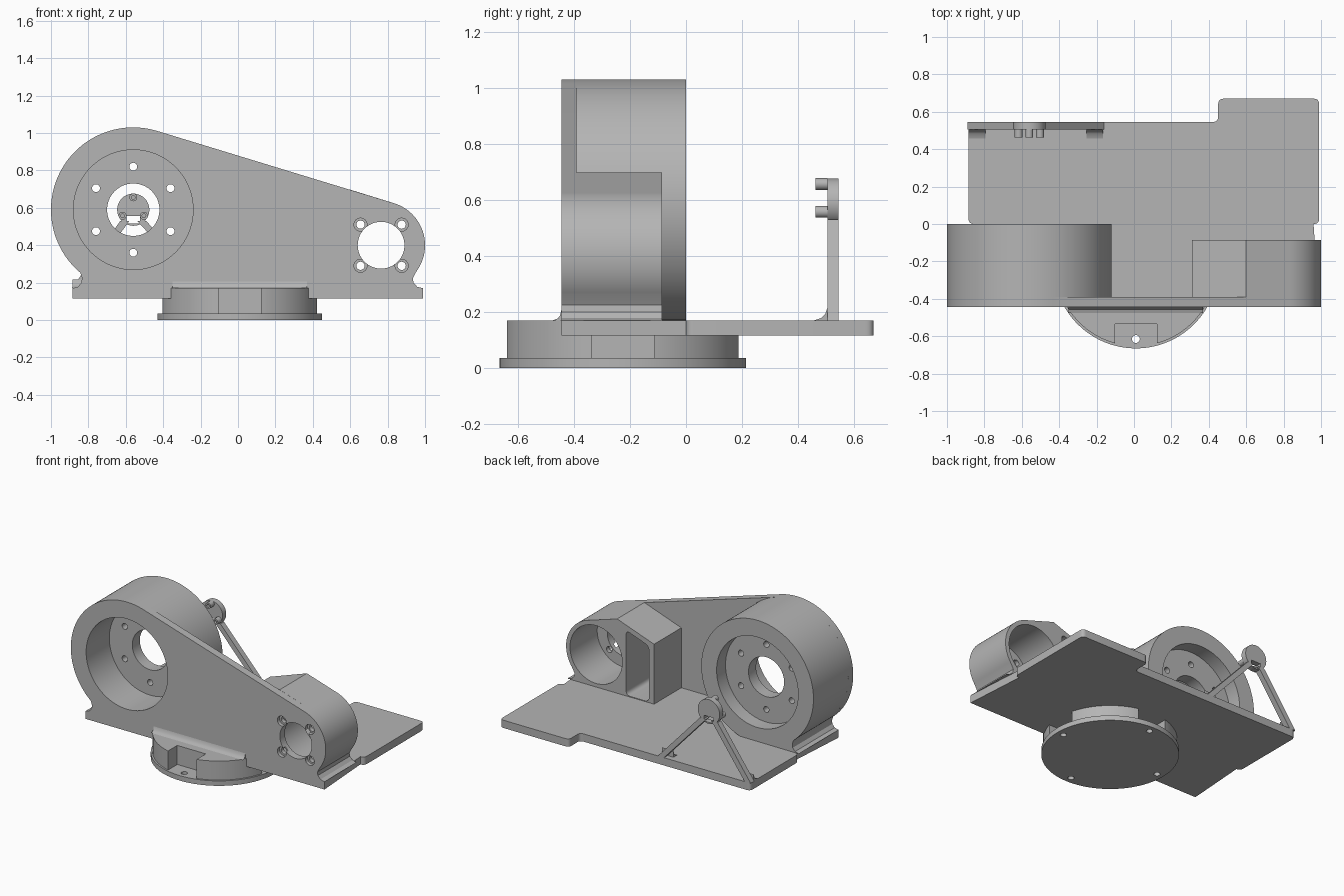
import bpy, bmesh
from math import sin, cos, radians, pi
from mathutils import Vector

old = bpy.data.objects.get("Cube")
if old:
    bpy.data.objects.remove(old, do_unlink=True)

grey = bpy.data.materials.new("plain_grey")
grey.use_nodes = True
grey.diffuse_color = (0.46, 0.46, 0.46, 1)
grey.node_tree.nodes["Principled BSDF"].inputs["Base Color"].default_value = grey.diffuse_color

BIG, BIG_R = (-0.56, 0.59), 0.44        # large drum centre in x, z
SMALL, SMALL_R = (0.765, 0.40), 0.235   # small housing centre in x, z
DISC = (0.01, -0.225)                   # turntable centre in x, y
FRONT, BACK_OF_FRONT, FLOOR, TOP = -0.445, -0.39, 0.115, 0.17
TANGENT = 73                            # angle of the sloping top's normal


def arc(centre, r, a, b, n=48):
    return [(centre[0] + r * cos(radians(a + (b - a) * i / n)),
             centre[1] + r * sin(radians(a + (b - a) * i / n))) for i in range(n + 1)]


def rounded(points, r, n=6):
    """Round every corner of a polygon."""
    out = []
    for i, p in enumerate(points):
        p = Vector(p)
        a = p + (Vector(points[i - 1]) - p).normalized() * r
        b = p + (Vector(points[(i + 1) % len(points)]) - p).normalized() * r
        for k in range(n + 1):
            t = k / n
            out.append(tuple(a * (1 - t) ** 2 + p * 2 * t * (1 - t) + b * t * t))
    return out


def prism(name, profile, axis, lo, hi):
    """Extrude a flat profile along an axis from lo to hi."""
    place = {"x": lambda u, v: (lo, u, v), "y": lambda u, v: (u, lo, v),
             "z": lambda u, v: (u, v, lo)}[axis]
    step = Vector([(hi - lo) * (axis == c) for c in "xyz"])
    bm = bmesh.new()
    face = bm.faces.new([bm.verts.new(place(u, v)) for u, v in profile])
    moved = bmesh.ops.extrude_face_region(bm, geom=[face])["geom"]
    bmesh.ops.translate(bm, vec=step, verts=[g for g in moved if isinstance(g, bmesh.types.BMVert)])
    bmesh.ops.recalc_face_normals(bm, faces=bm.faces[:])
    mesh = bpy.data.meshes.new(name)
    bm.to_mesh(mesh)
    bm.free()
    mesh.materials.append(grey)
    obj = bpy.data.objects.new(name, mesh)
    bpy.context.collection.objects.link(obj)
    return obj


def rod(name, centre, r, axis, lo, hi, n=64):
    return prism(name, arc(centre, r, 0, 360 - 360 / n, n - 1), axis, lo, hi)


def box(name, x, y, z):
    return prism(name, [(x[0], y[0]), (x[1], y[0]), (x[1], y[1]), (x[0], y[1])], "z", *z)


def cut(obj, *cutters):
    """Subtract the cutters, then discard them."""
    for c in cutters:
        mod = obj.modifiers.new("cut", "BOOLEAN")
        mod.operation, mod.solver, mod.object = "DIFFERENCE", "EXACT", c
    bpy.context.view_layer.update()
    graph = bpy.context.evaluated_depsgraph_get()
    mesh = bpy.data.meshes.new_from_object(obj.evaluated_get(graph))
    obj.modifiers.clear()
    obj.data = mesh
    for c in cutters:
        bpy.data.objects.remove(c, do_unlink=True)
    return obj


# Concave feet where the round parts meet the base
left_foot = [(-0.834, 0.225), (-0.837, 0.2), (-0.855, 0.178), (-0.885, TOP)]
right_foot = [(0.99, TOP), (0.958, 0.178), (0.938, 0.2), (0.935, 0.225)]
big_arc = arc(BIG, BIG_R, TANGENT, 230, 72)
small_arc = arc(SMALL, SMALL_R, -36, TANGENT)

# Front wall with bore, shaft opening and counterbored screw holes
wall = prism("front_wall", big_arc + left_foot + right_foot + small_arc, "y", FRONT, BACK_OF_FRONT)
screws = [(SMALL[0] + 0.11 * i, SMALL[1] + 0.11 * k) for i in (-1, 1) for k in (-1, 1)]
cut(wall, rod("bore", BIG, 0.32, "y", -0.6, 0, 96), rod("opening", SMALL, 0.125, "y", -0.6, 0),
    *[rod("screw", s, 0.022, "y", -0.6, 0, 24) for s in screws],
    *[rod("sink", s, 0.035, "y", -0.6, -0.42, 24) for s in screws])

# Large drum: a web with a central opening and a ring of holes
drum = prism("large_drum", arc(BIG, BIG_R, -72, 230, 96) + left_foot, "y", BACK_OF_FRONT, 0)
ring = arc(BIG, 0.23, 30, 330, 5)
cut(drum, rod("front_bore", BIG, 0.32, "y", -0.5, -0.185, 96),
    rod("back_bore", BIG, 0.32, "y", -0.1, 0.1, 96),
    rod("opening", BIG, 0.14, "y", -0.6, 0.2),
    *[rod("hole", p, 0.021, "y", -0.6, 0.2, 24) for p in ring])

# Small housing with a round bore and a tall slot at the back
housing = prism("small_housing", [(0.31, TOP)] + right_foot + small_arc + [(0.6, 0.697), (0.31, 0.595)],
                "y", BACK_OF_FRONT, -0.085)
slot = rounded([(0.35, TOP + 0.005), (0.53, TOP + 0.005), (0.53, 0.635), (0.35, 0.57)], 0.035)
cut(housing, rod("bore", SMALL, 0.205, "y", -0.5, 0),
    prism("slot", slot, "y", -0.37, 0))

# Base plate with a stepped rear edge
outline = [(-0.885, 0.545), (0.45, 0.545), (0.45, 0.67), (0.99, 0.67)]
prism("base_plate", [(0.99, FRONT), (-0.885, FRONT)] + rounded(
    [(-0.885, 0)] + outline + [(0.99, 0)], 0.03), "z", FLOOR, TOP)

# Turntable: flange and body, with four pockets over the screws
spots = arc(DISC, 0.39, 0, 270, 3)
flange = rod("turntable_flange", DISC, 0.44, "z", 0, 0.035, 128)
cut(flange, *[rod("screw", s, 0.021, "z", -0.1, 0.1, 24) for s in spots])
body = rod("turntable_body", DISC, 0.428, "z", 0.035, TOP, 128)
cutters = [box("above", (-1, 1), (FRONT, 1), (FLOOR + 0.01, 1))]
for i, (sx, sy) in enumerate(spots):
    along, across = 0.08, 0.112
    dx, dy = (along, across) if i % 2 == 0 else (across, along)
    cutters.append(box("pocket", (sx - dx, sx + dx), (sy - dy, sy + dy),
                       (0.03, FLOOR if i < 3 else 0.3)))
cut(body, *cutters)

# Fillet between wall and turntable top
prism("front_fillet", [(FRONT, TOP), (-0.475, TOP), (-0.458, 0.176), (-0.45, 0.186), (FRONT, 0.205)],
      "x", DISC[0] - 0.36, DISC[0] + 0.36)

# Sensor bracket: disc head on two slanted legs
head = rod("bracket_head", BIG, 0.086, "y", 0.505, 0.545)
cut(head, box("window", (-0.597, -0.523), (0.4, 0.7), (0.515, 0.555)))
for name, x_top, x_foot in (("right", -0.605, -0.865), ("left", -0.515, -0.185)):
    w = 0.024
    prism(name + "_bracket_leg", [(x_foot - w, TOP), (x_foot + w, TOP),
                                  (x_top + w, 0.53), (x_top - w, 0.53)], "y", 0.505, 0.545)
    mid = x_foot + (0.025 if name == "right" else -0.025)
    prism(name + "_bracket_foot", [(0.505, TOP), (0.458, TOP), (0.483, 0.178), (0.497, 0.192),
                                   (0.505, 0.217)], "x", mid - 0.045, mid + 0.045)
for i, p in enumerate(arc(BIG, 0.066, 90, 330, 2)):
    pin = rod("bracket_pin_%d" % (i + 1), p, 0.021, "y", 0.463, 0.505, 24)
    cut(pin, rod("pin_hole", p, 0.01, "y", 0.4, 0.495, 16))

# Smooth the round surfaces, keeping edges sharp
for obj in bpy.context.view_layer.objects:
    obj.select_set(obj.type == "MESH" and grey.name in obj.data.materials)
bpy.context.view_layer.objects.active = wall
bpy.ops.object.shade_smooth_by_angle(angle=pi / 6)
